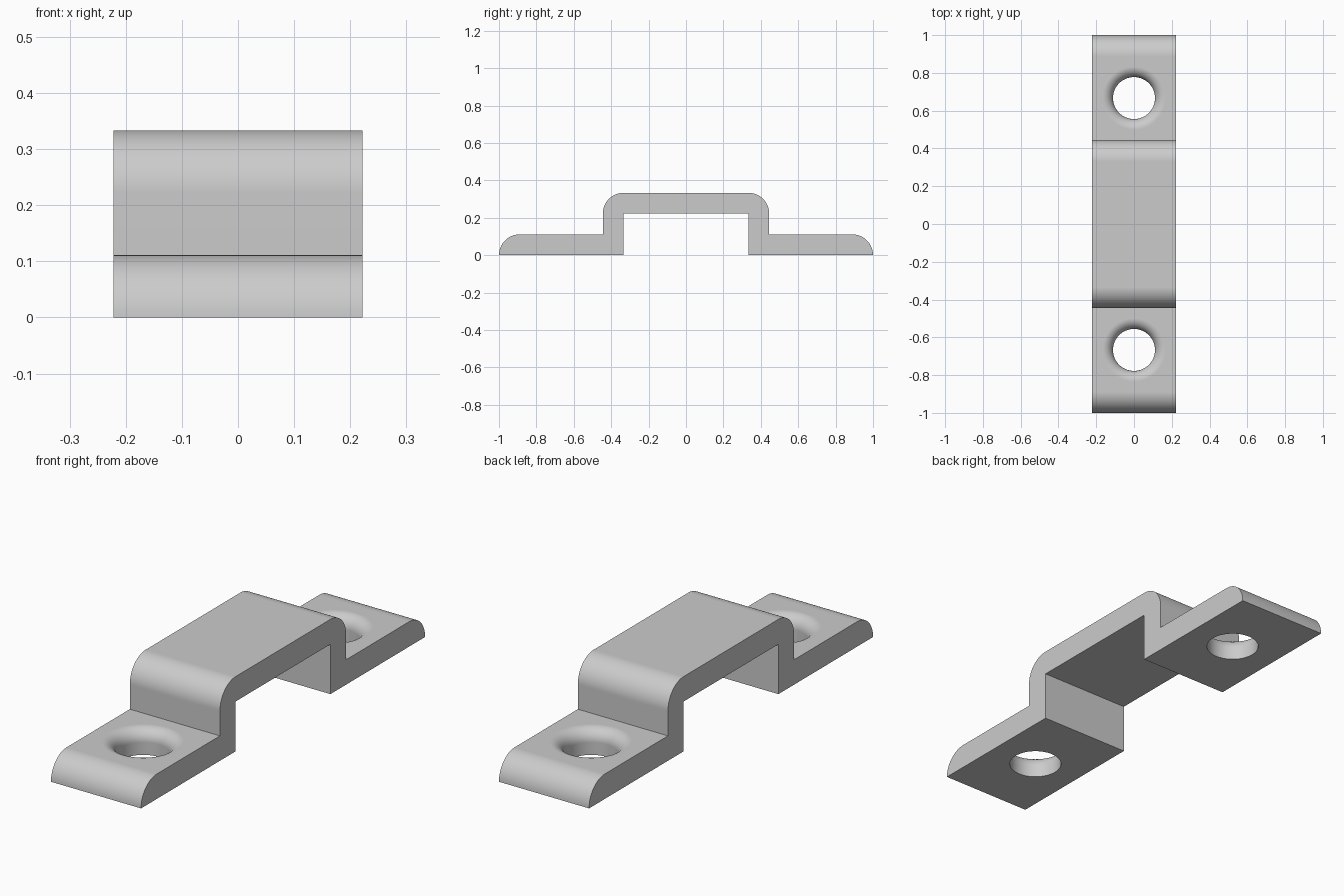
import bpy, bmesh, math

if "Cube" in bpy.data.objects:
    bpy.data.objects.remove(bpy.data.objects["Cube"])

U = 1 / 9            # sheet thickness, the module for every dimension
HALF_W = 2 * U
SEG = 16

grey = bpy.data.materials.new("light grey")
grey.diffuse_color = (0.6, 0.6, 0.6, 1)
grey.use_nodes = True
grey.node_tree.nodes["Principled BSDF"].inputs["Base Color"].default_value = grey.diffuse_color


def arc(cy, cz, r, a0, a1, n=SEG):
    return [(cy + r * math.cos(math.radians(a0 + (a1 - a0) * i / n)),
             cz + r * math.sin(math.radians(a0 + (a1 - a0) * i / n)))
            for i in range(n + 1)]


def make_object(name, bm):
    bmesh.ops.recalc_face_normals(bm, faces=bm.faces[:])
    me = bpy.data.meshes.new(name)
    bm.to_mesh(me)
    bm.free()
    me.materials.append(grey)
    ob = bpy.data.objects.new(name, me)
    bpy.context.collection.objects.link(ob)
    return ob


# Strap bracket: right half of the side profile, mirrored to the left
half = [(3 * U, 2 * U), (3 * U, 0)]
half += arc(8 * U, 0, U, 0, 90)
half += [(4 * U, U)]
half += arc(3 * U, 2 * U, U, 0, 90)
profile = half + [(-y, z) for y, z in reversed(half)]

bm = bmesh.new()
face = bm.faces.new([bm.verts.new((-HALF_W, y, z)) for y, z in profile])
ext = bmesh.ops.extrude_face_region(bm, geom=[face], use_keep_orig=True)
bmesh.ops.translate(bm, vec=(2 * HALF_W, 0, 0),
                    verts=[g for g in ext["geom"] if isinstance(g, bmesh.types.BMVert)])
bracket = make_object("strap_bracket", bm)

# Screw holes with a rounded upper rim
R, F, N = U, U / 2, 64
rim = [(R, -0.1)] + arc(R + F, U - F, F, 180, 90, 10) + [(R + F, 0.17)]
for side in (-1, 1):
    bm = bmesh.new()
    rings = [[bm.verts.new((r * math.cos(2 * math.pi * k / N),
                            side * 6 * U + r * math.sin(2 * math.pi * k / N), z))
              for k in range(N)] for r, z in rim]
    for a, b in zip(rings, rings[1:]):
        for k in range(N):
            j = (k + 1) % N
            bm.faces.new((a[k], a[j], b[j], b[k]))
    bm.faces.new(rings[0])
    bm.faces.new(rings[-1])
    cutter = make_object("hole_cutter", bm)
    cutter.hide_render = True

    bpy.context.view_layer.objects.active = bracket
    mod = bracket.modifiers.new("screw_hole", 'BOOLEAN')
    mod.operation = 'DIFFERENCE'
    mod.solver = 'EXACT'
    mod.object = cutter
    bpy.ops.object.modifier_apply(modifier=mod.name)
    bpy.data.objects.remove(cutter)

# Smooth bends, crisp edges and flat plates
bpy.ops.object.select_all(action='DESELECT')
bracket.select_set(True)
bpy.context.view_layer.objects.active = bracket
bpy.ops.object.shade_smooth_by_angle(angle=math.radians(30))
wn = bracket.modifiers.new("flat_plates", 'WEIGHTED_NORMAL')
wn.keep_sharp = True
